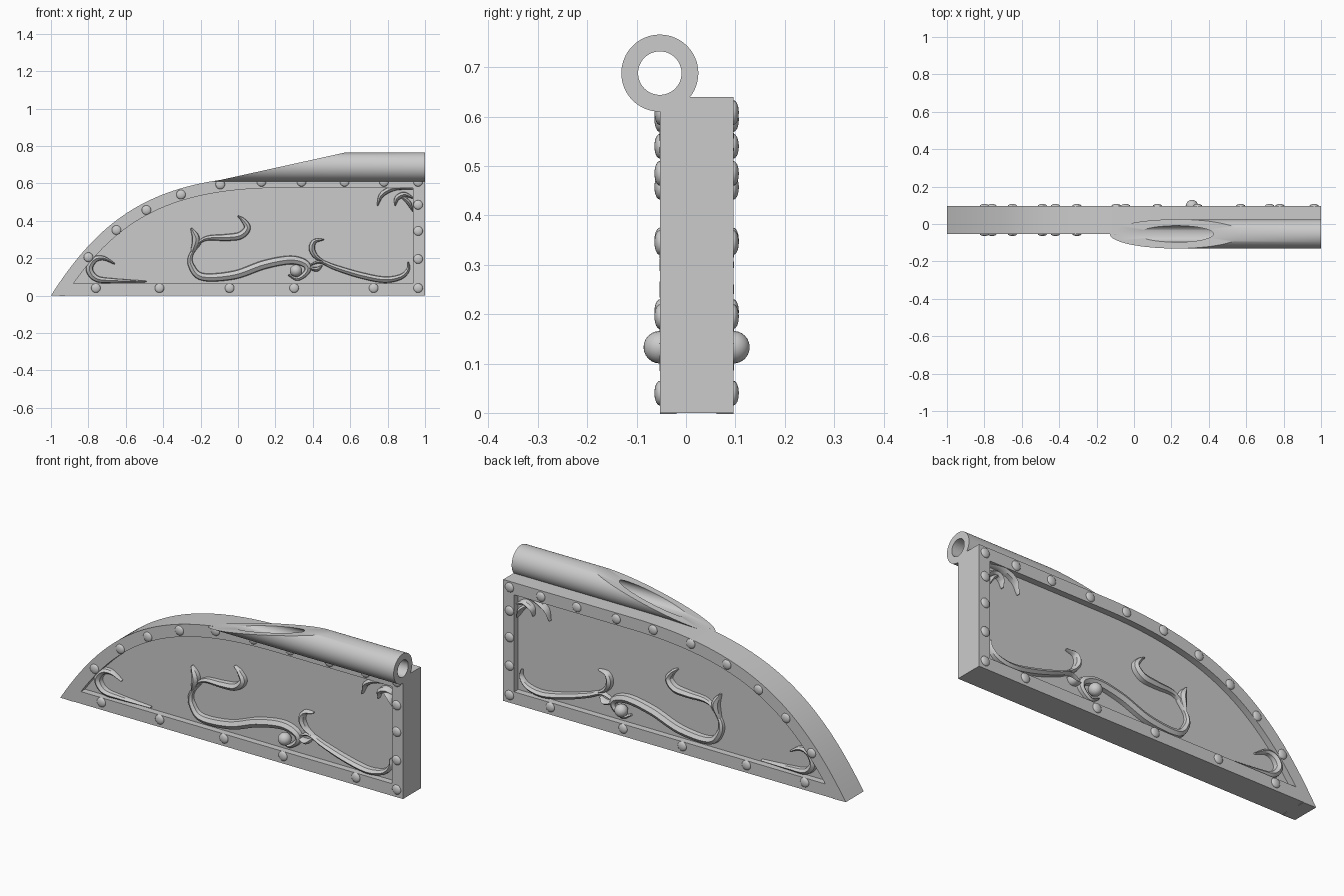
import bpy, bmesh, math
from mathutils import Vector, Matrix
from mathutils.geometry import interpolate_bezier

if "Cube" in bpy.data.objects:
    bpy.data.objects.remove(bpy.data.objects["Cube"])

FRONT, BACK = -0.053, 0.096      # y of the two outer faces
DEPTH, BORDER = 0.034, 0.064     # panel recess and frame width
SIDES = ((FRONT, -1), (BACK, 1))

steel = bpy.data.materials.new("grey_steel")
steel.use_nodes = True
steel.diffuse_color = (0.6, 0.6, 0.6, 1)
steel.node_tree.nodes["Principled BSDF"].inputs["Base Color"].default_value = (0.6, 0.6, 0.6, 1)


def finish(bm, name, angle=35):
    """Turn a bmesh into a shaded object."""
    bmesh.ops.recalc_face_normals(bm, faces=bm.faces)
    mesh = bpy.data.meshes.new(name)
    bm.to_mesh(mesh)
    bm.free()
    mesh.materials.append(steel)
    obj = bpy.data.objects.new(name, mesh)
    bpy.context.collection.objects.link(obj)
    bpy.ops.object.select_all(action='DESELECT')
    obj.select_set(True)
    bpy.context.view_layer.objects.active = obj
    bpy.ops.object.shade_smooth_by_angle(angle=math.radians(angle))
    return obj


def bridge(bm, a, b, closed=True):
    """Join two equal rows of vertices with quads."""
    n = len(a)
    for i in range(n if closed else n - 1):
        j = (i + 1) % n
        bm.faces.new((a[i], a[j], b[j], b[i]))


def inset(points, width):
    """Move a counter-clockwise outline inwards with mitred corners."""
    result = []
    for i, p in enumerate(points):
        d1 = (p - points[i - 1]).normalized()
        d2 = (points[(i + 1) % len(points)] - p).normalized()
        n1, n2 = Vector((-d1.y, d1.x)), Vector((-d2.y, d2.x))
        result.append(p + (n1 + n2) * width / (1 + n1.dot(n2)))
    return result


def smooth_path(points, steps=7):
    """Catmull-Rom curve through the points."""
    pts = [Vector(p) for p in points]
    pts = [2 * pts[0] - pts[1]] + pts + [2 * pts[-1] - pts[-2]]
    path = []
    for a, b, c, d in zip(pts, pts[1:], pts[2:], pts[3:]):
        for k in range(steps):
            t = k / steps
            path.append(b + (c - a) * t / 2 + (2 * a - 5 * b + 4 * c - d) * t * t / 2
                        + (3 * b - a - 3 * c + d) * t ** 3 / 2)
    return path + [pts[-2]]


# Blade-shaped body with a sunken panel on both faces
arc = interpolate_bezier(Vector((0.25, 0.64)), Vector((-0.42, 0.64)),
                         Vector((-0.72, 0.44)), Vector((-1, 0)), 40)
outline = [Vector((1, 0)), Vector((1, 0.64))] + [p.to_2d() for p in arc]
inner = inset(outline, BORDER)
bm = bmesh.new()
rims = []
for y, side in SIDES:
    rows = [[bm.verts.new((p.x, yy, p.y)) for p in pts]
            for pts, yy in ((outline, y), (inner, y), (inner, y - side * DEPTH))]
    bridge(bm, rows[0], rows[1])
    bridge(bm, rows[1], rows[2])
    bm.faces.new(rows[2])
    rims.append(rows[0])
bridge(bm, *rims)
finish(bm, "blade_body")

# Hollow tube along the top edge, cut off at a slant
bm = bmesh.new()
SEG, TUBE_Z = 64, 0.688


def tube_ring(radius, slanted):
    ring = []
    for i in range(SEG):
        a = math.tau * i / SEG
        z = TUBE_Z + radius * math.sin(a)
        x = -0.13 + (z - 0.61) / 0.22 if slanted else 1
        ring.append(bm.verts.new((x, FRONT + radius * math.cos(a), z)))
    return ring


rings = [tube_ring(0.078, True), tube_ring(0.078, False),
         tube_ring(0.044, False), tube_ring(0.044, True)]
for i in range(4):
    bridge(bm, rings[i], rings[(i + 1) % 4])
finish(bm, "socket_tube", 30)

# Rivets around the frame, on both faces
spots = [(x, 0.04) for x in (-0.76, -0.42, -0.045, 0.3, 0.725, 0.963)]
spots += [(0.963, z) for z in (0.195, 0.345, 0.485, 0.608)]
spots += [(x, 0.608) for x in (0.125, 0.34, 0.57, 0.78)]
spots += [(-0.8, 0.205), (-0.65, 0.35), (-0.49, 0.457), (-0.305, 0.54), (-0.095, 0.594)]


def domes(name, places, radius, height):
    bm = bmesh.new()
    for y, side in SIDES:
        for x, z in places:
            place = Matrix.Translation((x, y, z)) @ Matrix.Diagonal((radius, height, radius, 1))
            turn = Matrix.Rotation(math.pi / 2, 4, 'X')
            bmesh.ops.create_uvsphere(bm, u_segments=20, v_segments=12, radius=1,
                                      matrix=place @ turn)
    return finish(bm, name, 60)


domes("frame_rivets", spots, 0.025, 0.011)
domes("scroll_balls", [(0.31, 0.133)], 0.033, 0.033)

# Scrollwork: half width and centre line of each tapering stroke
strokes = {
    "main_scroll": (0.024, [(-.2, .28), (-.25, .22), (-.25, .16), (-.19, .1), (-.02, .11), (.14, .165),
                            (.28, .19), (.36, .17), (.37, .13), (.32, .09), (.27, .11)]),
    "upper_branch": (0.02, [(-.24, .26), (-.17, .305), (-.07, .31), (.01, .32), (.05, .36),
                            (.03, .4), (0, .425)]),
    "leaf_tip": (0.02, [(-.25, .36), (-.225, .3), (-.25, .22)]),
    "right_scroll": (0.017, [(.38, .16), (.44, .18), (.52, .15), (.65, .11), (.78, .085), (.87, .1),
                             (.91, .14), (.91, .18)]),
    "right_hook": (0.016, [(.46, .3), (.41, .29), (.395, .25), (.42, .205), (.48, .17)]),
    "small_curl": (0.012, [(.37, .15), (.42, .14), (.45, .16)]),
    "corner_leaf_long": (0.015, [(.94, .57), (.84, .575), (.77, .54), (.745, .48)]),
    "corner_leaf_short": (0.015, [(.94, .52), (.89, .54), (.85, .52), (.84, .48)]),
    "corner_leaf_stem": (0.012, [(.935, .45), (.91, .5), (.86, .54)]),
    "tip_scroll": (0.019, [(-.66, .17), (-.72, .2), (-.77, .19), (-.795, .14), (-.755, .09),
                           (-.66, .08), (-.49, .075)]),
}
SECTION = ((-1, 0), (-0.85, 0.65), (0, 1), (0.85, 0.65), (1, 0))
for name, (width, points) in strokes.items():
    path = smooth_path(points)
    last = len(path) - 1
    bm = bmesh.new()
    for y, side in SIDES:
        floor = y - side * DEPTH
        rows = []
        for i, p in enumerate(path):
            along = (path[min(i + 1, last)] - path[max(i - 1, 0)]).normalized()
            across = Vector((-along.y, along.x))
            swell = math.sin(math.pi * i / last)
            w, h = width * (0.2 + 0.8 * swell), 0.035 * (0.45 + 0.55 * swell)
            rows.append([bm.verts.new((p.x + across.x * w * u, floor + side * h * v,
                                       p.y + across.y * w * u)) for u, v in SECTION])
        for a, b in zip(rows, rows[1:]):
            bridge(bm, a, b)
        bm.faces.new(rows[0])
        bm.faces.new(rows[-1])
    finish(bm, name, 40)
